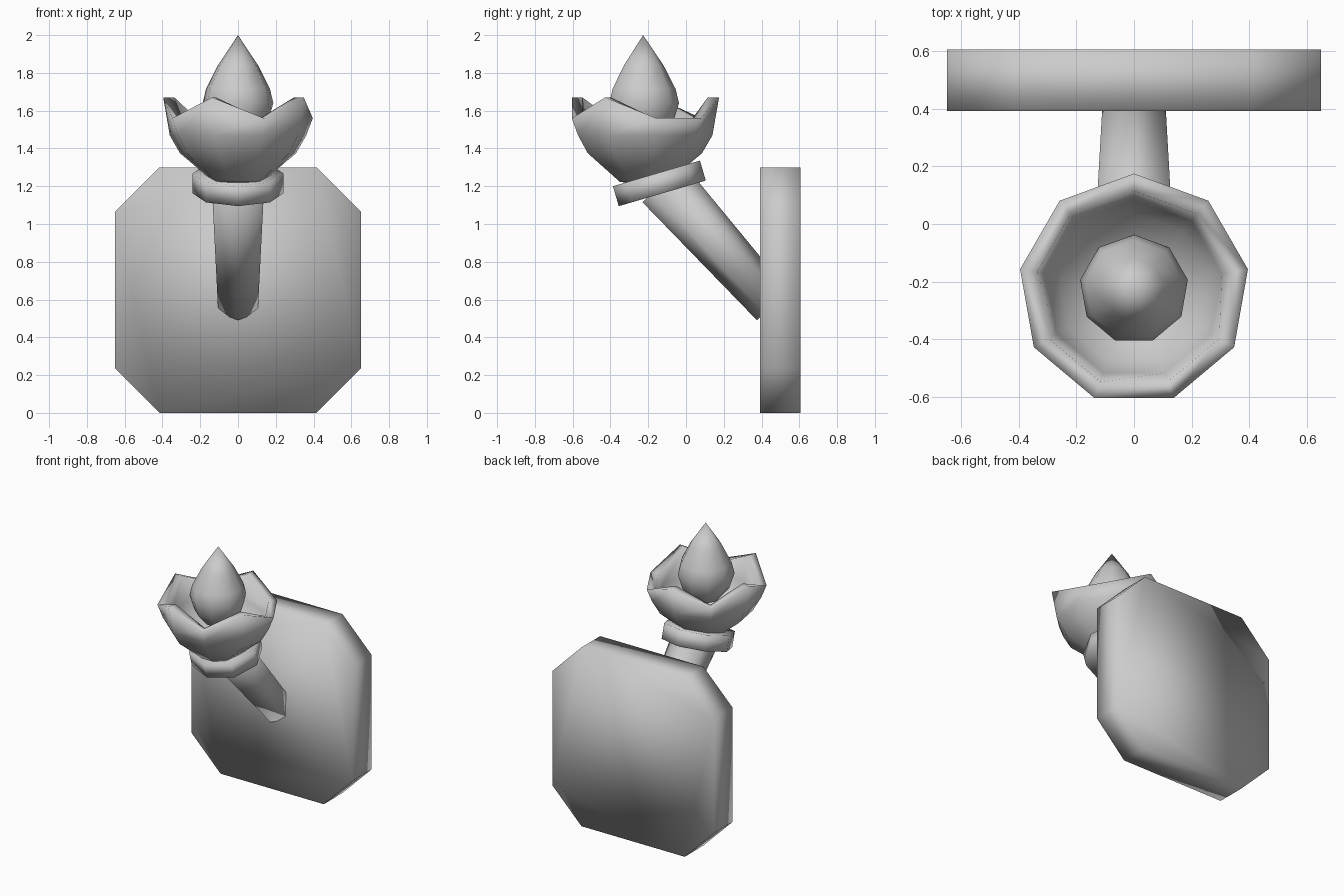
import bpy, bmesh
from math import sin, cos, pi, atan2
from mathutils import Matrix, Vector

if "Cube" in bpy.data.objects:
    bpy.data.objects.remove(bpy.data.objects["Cube"])


def finish(name, bm, matrix=Matrix.Identity(4)):
    bmesh.ops.remove_doubles(bm, verts=bm.verts, dist=1e-5)
    bmesh.ops.recalc_face_normals(bm, faces=bm.faces)
    mesh = bpy.data.meshes.new(name)
    bm.to_mesh(mesh)
    bm.free()
    mesh.transform(matrix)
    mesh.shade_smooth()
    obj = bpy.data.objects.new(name, mesh)
    bpy.context.collection.objects.link(obj)
    return obj


def lathe(name, profile, sides, matrix, lift=None):
    """Revolve (radius, z) points, first vertex at +y; lift(side, z) alters heights."""
    bm = bmesh.new()
    rings = []
    for r, z in profile:
        ring = []
        for k in range(sides):
            a = pi / 2 + 2 * pi * k / sides
            h = lift(k, z) if lift else z
            ring.append(bm.verts.new((r * cos(a), r * sin(a), h)))
        rings.append(ring)
    for lo, hi in zip(rings, rings[1:]):
        for k in range(sides):
            n = (k + 1) % sides
            bm.faces.new((lo[k], lo[n], hi[n], hi[k]))
    bmesh.ops.dissolve_degenerate(bm, dist=1e-5, edges=bm.edges)
    return finish(name, bm, matrix)


# Wall plate: chamfered square, extruded in depth
bm = bmesh.new()
w, c = 0.65, 0.415
outline = [(c, -w), (w, -c), (w, c), (c, w), (-c, w), (-w, c), (-w, -c), (-c, -w)]
face = bm.faces.new([bm.verts.new((x, 0.393, z + w)) for x, z in outline])
ext = bmesh.ops.extrude_face_region(bm, geom=[face], use_keep_orig=True)
bmesh.ops.translate(bm, vec=(0, 0.214, 0),
                    verts=[v for v in ext["geom"] if isinstance(v, bmesh.types.BMVert)])
finish("wall_plate", bm)

# Slanted arm: tapered six-sided bar from inside the plate up into the collar
start, end = Vector((0, 0.46, 0.567)), Vector((0, -0.12, 1.215))
axis = end - start
tilt = Matrix.Rotation(atan2(-axis.y, axis.z), 4, 'X')
lathe("arm", [(0, 0), (0.114, 0), (0.149, axis.length), (0, axis.length)], 6,
      Matrix.Translation(start) @ tilt @ Matrix.Diagonal((1.06, 1, 1, 1)))

# Collar: tilted octagonal disc
lathe("collar", [(0, -0.055), (0.24, -0.055), (0.24, 0.055), (0, 0.055)], 8,
      Matrix.Translation((0, -0.141, 1.215)) @ Matrix.Rotation(0.286, 4, 'X'))

# Cup: nine-sided thick bowl with an alternating high and low rim
centre = Matrix.Translation((0, -0.227, 0))


def rim(k, z):
    return 1.56 if z > 1.6 and (k % 2 or k == 8) else z


lathe("cup", [(0, 1.215), (0.13, 1.222), (0.312, 1.375), (0.367, 1.47), (0.402, 1.67),
              (0.342, 1.67), (0.31, 1.49), (0.265, 1.41), (0.11, 1.28), (0, 1.275)],
      9, centre, rim)

# Flame: teardrop resting in the cup
lathe("flame", [(0, 1.43), (0.09, 1.455), (0.158, 1.535), (0.19, 1.64),
                (0.172, 1.715), (0.108, 1.84), (0, 2.0)], 9, centre)
